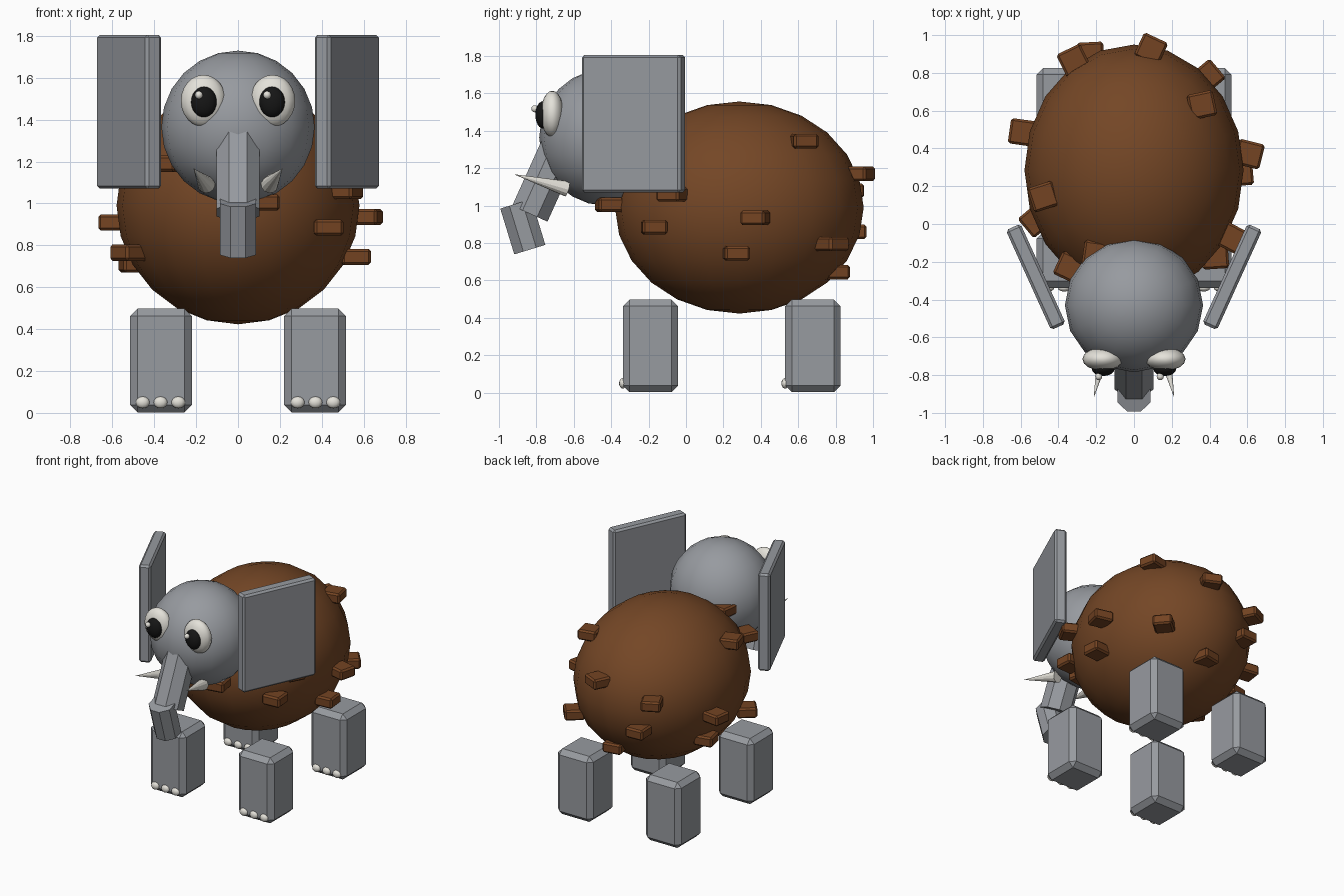
import bpy, bmesh, math
from mathutils import Vector, Matrix

if "Cube" in bpy.data.objects:
    bpy.data.objects.remove(bpy.data.objects["Cube"])


def material(name, rgb):
    m = bpy.data.materials.new(name)
    m.diffuse_color = (*rgb, 1)
    m.use_nodes = True
    m.node_tree.nodes["Principled BSDF"].inputs["Base Color"].default_value = m.diffuse_color
    return m


GREY = material("grey_skin", (0.31, 0.325, 0.35))
BROWN = material("brown_fur", (0.175, 0.062, 0.019))
TUFT = material("tuft_brown", (0.175, 0.057, 0.016))
IVORY = material("ivory", (0.78, 0.76, 0.70))
BLACK = material("black", (0.008, 0.008, 0.008))


def finish(name, bm, mat, smooth=False):
    bmesh.ops.recalc_face_normals(bm, faces=bm.faces[:])
    me = bpy.data.meshes.new(name)
    bm.to_mesh(me)
    bm.free()
    me.materials.append(mat)
    for p in me.polygons:
        p.use_smooth = smooth
    ob = bpy.data.objects.new(name, me)
    bpy.context.collection.objects.link(ob)
    return ob


def ball(name, loc, radii, mat, segs=16, rings=12):
    bm = bmesh.new()
    bmesh.ops.create_uvsphere(bm, u_segments=segs, v_segments=rings, radius=1)
    bmesh.ops.transform(bm, matrix=Matrix.Diagonal((*radii, 1)), verts=bm.verts[:])
    ob = finish(name, bm, mat, True)
    ob.location = loc
    return ob


def block(name, loc, size, mat, bevel, angle=0):
    bm = bmesh.new()
    bmesh.ops.create_cube(bm, size=1)
    bmesh.ops.transform(bm, matrix=Matrix.Diagonal((*size, 1)), verts=bm.verts[:])
    bmesh.ops.bevel(bm, geom=bm.edges[:], offset=bevel, segments=1,
                    profile=0.5, affect='EDGES')
    ob = finish(name, bm, mat)
    ob.location = loc
    ob.rotation_euler.z = math.radians(angle)
    return ob


def tube(name, start, end, r1, r2, mat, sides=8, turn=22.5):
    a, b = Vector(start), Vector(end)
    bm = bmesh.new()
    bmesh.ops.create_cone(bm, cap_ends=True, segments=sides, radius1=r1,
                          radius2=r2, depth=(b - a).length)
    rot = (b - a).to_track_quat('Z', 'Y').to_matrix().to_4x4()
    spin = Matrix.Rotation(math.radians(turn), 4, 'Z')
    bmesh.ops.transform(bm, matrix=Matrix.Translation((a + b) / 2) @ rot @ spin,
                        verts=bm.verts[:])
    return finish(name, bm, mat)


# Body and head
ball("body", (0, 0.285, 0.99), (0.58, 0.665, 0.567), BROWN, 20, 12)
ball("head", (0, -0.43, 1.365), (0.366, 0.355, 0.365), GREY, 16, 12)

# Trunk in two bent segments
tube("trunk_upper", (0, -0.59, 1.50), (0, -0.835, 0.957), 0.112, 0.112, GREY)
tube("trunk_lower", (0, -0.91, 1.01), (0, -0.835, 0.765), 0.094, 0.094, GREY)

# Mirrored parts: ears, eyes, tusks, legs with toes
for side, s in (("left", -1), ("right", 1)):
    block("ear_" + side, (s * 0.52, -0.28, 1.438), (0.085, 0.58, 0.735),
          GREY, 0.014, -s * 24.4)
    ball("eye_" + side, (s * 0.165, -0.715, 1.49), (0.108, 0.062, 0.124), IVORY)
    ball("pupil_" + side, (s * 0.163, -0.765, 1.485), (0.061, 0.04, 0.073), BLACK)
    ball("eye_glint_" + side, (s * 0.163 - 0.024, -0.808, 1.518),
         (0.019, 0.019, 0.019), IVORY, 12, 8)
    tube("tusk_" + side, (s * 0.15, -0.635, 1.09), (s * 0.213, -0.92, 1.168),
         0.042, 0, IVORY, 12)
    for end, y in (("front", -0.19), ("rear", 0.678)):
        block(f"{end}_leg_{side}", (s * 0.368, y, 0.25), (0.295, 0.295, 0.495),
              GREY, 0.035)
        for i in (-1, 0, 1):
            ball(f"toe_{end}_{side}_{i + 2}", (s * 0.37 + i * 0.085, y - 0.148, 0.05),
                 (0.033, 0.02, 0.028), IVORY, 12, 8)

# Fur tufts scattered on the body: x, y, z, turn
tufts = [
    (0.36, 0.63, 1.345, 12), (0.09, 0.925, 1.17, -25),
    (0.61, 0.37, 0.935, -14), (0.56, 0.27, 0.745, 5),
    (0.43, -0.17, 0.885, 4), (0.51, -0.07, 1.06, -28),
    (0.12, -0.41, 1.005, 10), (0.39, 0.78, 0.795, 40),
    (0.03, 0.80, 0.645, 10), (-0.23, 0.895, 0.86, 3),
    (-0.32, 0.865, 1.08, 26), (-0.59, 0.485, 0.91, -8),
    (-0.49, 0.46, 0.71, 12), (-0.48, 0.145, 1.32, 18),
    (-0.52, 0.02, 0.765, 40), (-0.34, -0.23, 1.19, -25),
    (-0.20, -0.16, 1.37, -8),
]
for i, (x, y, z, turn) in enumerate(tufts):
    block(f"fur_tuft_{i + 1}", (x, y, z), (0.14, 0.135, 0.077), TUFT, 0.012, turn)
